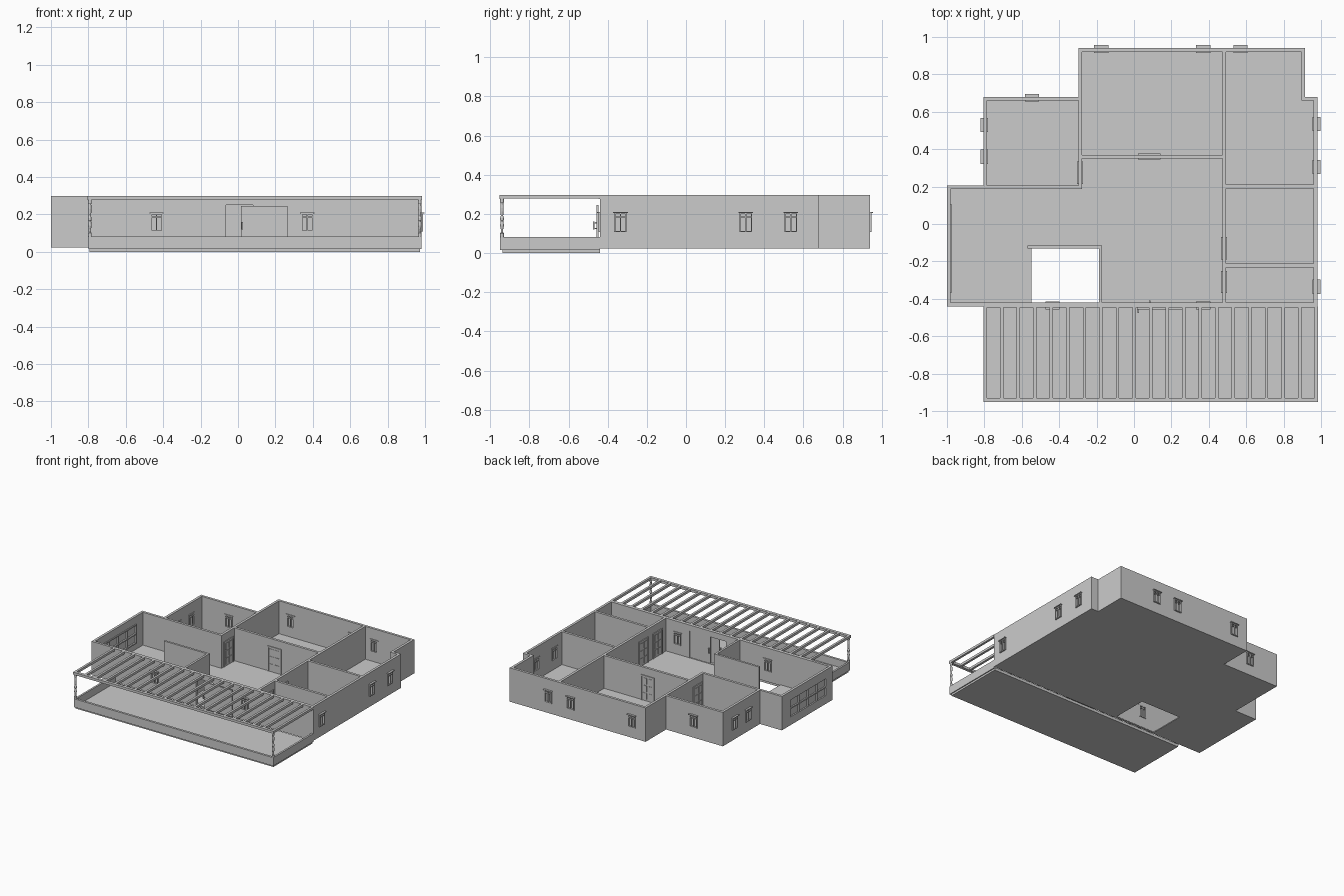
import bpy, bmesh, math
from mathutils import Matrix, Vector

Z0, Z1 = 0.025, 0.297


def build(name, boxes, loc=(0, 0, 0), rot=0):
    """One object from a list of boxes (x0, x1, y0, y1, z0, z1), turned about z and moved."""
    bm = bmesh.new()
    for x0, x1, y0, y1, z0, z1 in boxes:
        m = Matrix.Translation(((x0 + x1) / 2, (y0 + y1) / 2, (z0 + z1) / 2)) \
            @ Matrix.Diagonal((x1 - x0, y1 - y0, z1 - z0, 1))
        bmesh.ops.create_cube(bm, size=1, matrix=m)
    bm.transform(Matrix.Translation(loc) @ Matrix.Rotation(math.radians(rot), 4, 'Z'))
    me = bpy.data.meshes.new(name)
    bm.to_mesh(me)
    bm.free()
    ob = bpy.data.objects.new(name, me)
    bpy.context.collection.objects.link(ob)
    return ob


cutters = []


def cutter(box, loc=(0, 0, 0), rot=0):
    ob = build("opening_cutter", [box], loc, rot)
    ob.hide_render = True
    ob.display_type = 'WIRE'
    cutters.append((ob, Vector(loc) + Matrix.Rotation(math.radians(rot), 3, 'Z')
                    @ Vector(((box[0] + box[1]) / 2, 0.01, 0))))
    return ob


def cut(ob, tool):
    m = ob.modifiers.new("opening", 'BOOLEAN')
    m.operation, m.object, m.solver = 'DIFFERENCE', tool, 'EXACT'


# Small windows: local y = 0 is the outer wall face, outside is -y
def window(name, x, y, rot):
    a, b = -0.008, 0.025
    parts = [(-0.032, -0.026, a, b, 0.112, 0.203), (0.026, 0.032, a, b, 0.112, 0.203),
             (-0.003, 0.003, a, b, 0.112, 0.203),
             (-0.032, 0.032, a, b, 0.108, 0.114), (-0.032, 0.032, a, b, 0.182, 0.188),
             (-0.032, 0.032, a, b, 0.199, 0.205),
             (-0.038, 0.038, -0.016, b, 0.205, 0.211),
             (-0.028, 0.028, 0.008, 0.012, 0.11, 0.203)]
    build(name, parts, (x, y, 0), rot)
    cutter((-0.030, 0.030, -0.05, 0.06, 0.110, 0.204), (x, y, 0), rot)


for x in (-0.435, 0.37):
    window("front_window", x, -0.44, 0)
for y in (-0.335, 0.305, 0.535):
    window("right_window", 0.98, y, 90)
for x in (-0.175, 0.37, 0.57):
    window("back_window", x, 0.94, 180)
window("left_room_back_window", -0.545, 0.68, 180)
for y in (0.36, 0.53):
    window("left_room_side_window", -0.805, y, -90)

# Large picture window in the left wall, 4 by 2 panes
W = 0.23
big = [(-W, W, -0.003, 0.024, z - 0.005, z + 0.005) for z in (0.085, 0.158, 0.231)]
big += [(-W + i * W / 2 - 0.005, -W + i * W / 2 + 0.005, -0.003, 0.024, 0.08, 0.236) for i in range(5)]
big += [(-W, W, 0.008, 0.012, 0.085, 0.231)]
build("picture_window", big, (-0.997, -0.13, 0), -90)
cutter((-W, W, -0.05, 0.06, 0.083, 0.233), (-1, -0.13, 0), -90)

# Porch entrance opening
cutter((-0.065, 0.262, -0.05, 0.06, 0.035, 0.25), (0, -0.44, 0))

# Walls: plan rectangles
walls = {
    "front_wall": (-1, 0.98, -0.44, -0.42),
    "main_left_wall": (-1, -0.98, -0.42, 0.187),
    "main_back_wall": (-1, -0.278, 0.187, 0.207),
    "left_room_side_wall": (-0.805, -0.785, 0.207, 0.66),
    "left_room_back_wall": (-0.805, -0.298, 0.66, 0.68),
    "left_inner_wall": (-0.298, -0.278, 0.207, 0.92),
    "back_wall": (-0.298, 0.915, 0.92, 0.94),
    "notch_side_wall": (0.895, 0.915, 0.66, 0.92),
    "notch_back_wall": (0.915, 0.98, 0.66, 0.68),
    "right_wall": (0.96, 0.98, -0.42, 0.66),
    "long_inner_wall": (0.472, 0.492, -0.42, 0.92),
    "hall_back_wall": (-0.278, 0.472, 0.35, 0.37),
    "right_divider_a": (0.492, 0.96, 0.19, 0.21),
    "right_divider_b": (0.492, 0.96, -0.232, -0.212),
    "stair_back_wall": (-0.57, -0.17, -0.132, -0.115),
    "stair_side_wall": (-0.187, -0.17, -0.42, -0.132),
}
for name, (x0, x1, y0, y1) in walls.items():
    ob = build(name, [(x0, x1, y0, y1, Z0, Z1)])
    for tool, c in cutters:
        if x0 <= c.x <= x1 and y0 <= c.y <= y1:
            cut(ob, tool)

# House floor with stair opening
outline = [(-1, -0.44), (0.98, -0.44), (0.98, 0.68), (0.915, 0.68), (0.915, 0.94),
           (-0.298, 0.94), (-0.298, 0.68), (-0.805, 0.68), (-0.805, 0.207), (-1, 0.207)]
bm = bmesh.new()
face = bm.faces.new([bm.verts.new((x, y, 0.024)) for x, y in outline])
ext = bmesh.ops.extrude_face_region(bm, geom=[face])
bmesh.ops.translate(bm, vec=(0, 0, 0.008), verts=[v for v in ext["geom"] if isinstance(v, bmesh.types.BMVert)])
bmesh.ops.recalc_face_normals(bm, faces=bm.faces)
me = bpy.data.meshes.new("house_floor")
bm.to_mesh(me)
bm.free()
floor = bpy.data.objects.new("house_floor", me)
bpy.context.collection.objects.link(floor)
hole = build("stair_cutter", [(-0.548, -0.187, -0.422, -0.13, 0, 0.06)])
hole.hide_render = True
cut(floor, hole)


# Inner doors with raised panels on both faces
def door(name, x, y, rot):
    parts = [(-0.06, -0.05, -0.016, 0.016, 0.03, 0.235), (0.05, 0.06, -0.016, 0.016, 0.03, 0.235),
             (-0.06, 0.06, -0.016, 0.016, 0.225, 0.235), (-0.05, 0.05, -0.012, 0.012, 0.03, 0.225)]
    for s in (-1, 1):
        for z0, z1 in ((0.045, 0.095), (0.105, 0.155), (0.165, 0.215)):
            u = s * 0.024
            parts.append((u - 0.017, u + 0.017, -0.015, 0.015, z0, z1))
    build(name, parts, (x, y, 0), rot)


door("hall_back_door", 0.082, 0.36, 0)
door("left_room_door", -0.288, 0.275, 90)
door("right_room_door_a", 0.482, -0.13, 90)
door("right_room_door_b", 0.482, -0.31, 90)

# Sliding entrance doors with handles
build("outer_sliding_door", [(0.015, 0.265, -0.456, -0.446, 0.03, 0.246)])
build("inner_sliding_door", [(0.08, 0.265, -0.432, -0.424, 0.03, 0.25)])
for x, y0, y1 in ((0.022, -0.475, -0.468), (0.085, -0.415, -0.408)):
    s = (-0.456 if y0 < -0.44 else -0.425)
    build("door_handle", [(x - 0.004, x + 0.004, y0, y1, 0.12, 0.16)]
          + [(x - 0.003, x + 0.003, min(y0, s), max(y1, s), z, z + 0.006) for z in (0.122, 0.152)])

# Porch slab and low parapet
build("porch_slab", [(-0.793, 0.972, -0.937, -0.44, 0, 0.022)])
build("porch_parapet", [(-0.8, 0.98, -0.95, -0.932, 0.015, 0.082),
                        (-0.8, -0.785, -0.932, -0.44, 0.015, 0.082),
                        (0.965, 0.98, -0.932, -0.44, 0.015, 0.082)])

# Turned corner posts
profile = [(0.0, 0.08), (0.010, 0.08), (0.010, 0.10), (0.006, 0.105), (0.006, 0.12), (0.010, 0.14),
           (0.007, 0.165), (0.010, 0.17), (0.010, 0.18), (0.006, 0.19), (0.009, 0.23),
           (0.007, 0.255), (0.010, 0.26), (0.010, 0.28), (0.0, 0.28)]
for x in (-0.792, 0.972):
    bm = bmesh.new()
    vs = [bm.verts.new((r, 0, z)) for r, z in profile]
    es = [bm.edges.new(p) for p in zip(vs, vs[1:])]
    bmesh.ops.spin(bm, geom=vs + es, cent=(0, 0, 0), axis=(0, 0, 1), angle=2 * math.pi, steps=12)
    bmesh.ops.remove_doubles(bm, verts=bm.verts, dist=1e-5)
    bmesh.ops.recalc_face_normals(bm, faces=bm.faces)
    me = bpy.data.meshes.new("porch_post")
    bm.to_mesh(me)
    bm.free()
    ob = bpy.data.objects.new("porch_post", me)
    ob.location = (x, -0.94, 0)
    bpy.context.collection.objects.link(ob)

# Pergola: front beam and 21 slats back to the house
build("pergola_front_beam", [(-0.805, 0.983, -0.953, -0.93, 0.277, 0.297)])
step = (0.974 + 0.796) / 20
build("pergola_slats", [(-0.796 + i * step - 0.009, -0.796 + i * step + 0.009, -0.93, -0.44, 0.278, 0.297)
                        for i in range(21)])
build("pergola_rear_beam", [(-0.805, 0.983, -0.447, -0.44, 0.277, 0.297)])
